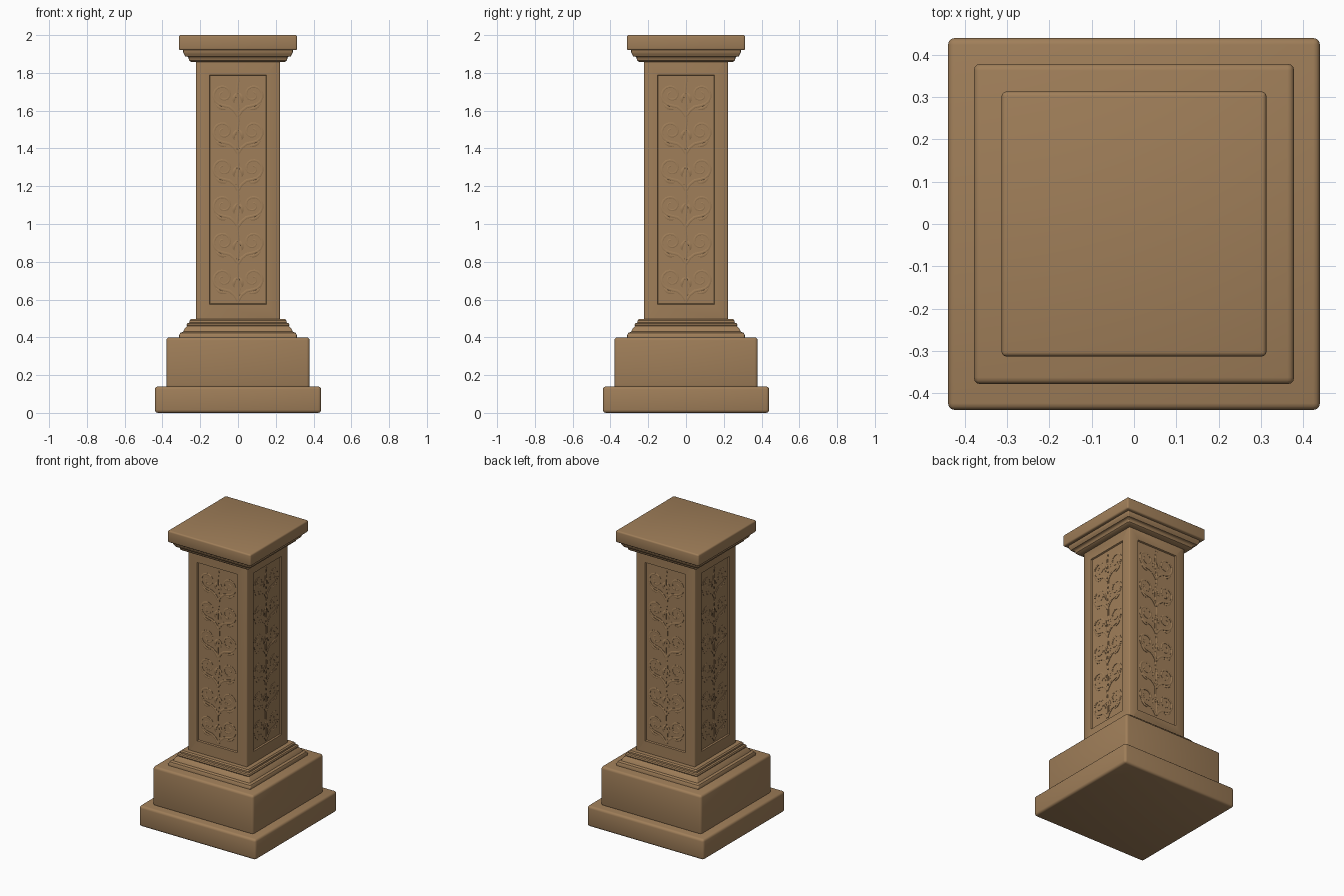
import bpy, bmesh, math
from mathutils import Matrix, Vector

if "Cube" in bpy.data.objects:
    bpy.data.objects.remove(bpy.data.objects["Cube"])

stone = bpy.data.materials.new("warm sandstone")
stone.diffuse_color = (0.35, 0.21, 0.10, 1)
stone.use_nodes = True
stone.node_tree.nodes["Principled BSDF"].inputs["Base Color"].default_value = stone.diffuse_color


def finish(ob, angle=35):
    ob.data.materials.append(stone)
    bpy.ops.object.select_all(action='DESELECT')
    ob.select_set(True)
    bpy.context.view_layer.objects.active = ob
    bpy.ops.object.shade_smooth_by_angle(angle=math.radians(angle))


def new_object(name, bm):
    bmesh.ops.recalc_face_normals(bm, faces=bm.faces)
    me = bpy.data.meshes.new(name)
    bm.to_mesh(me)
    bm.free()
    ob = bpy.data.objects.new(name, me)
    bpy.context.collection.objects.link(ob)
    return ob


def slab(name, half, z0, z1, bevel):
    bm = bmesh.new()
    bmesh.ops.create_cube(bm, size=1, matrix=Matrix.Translation((0, 0, (z0 + z1) / 2))
                          @ Matrix.Diagonal((2 * half, 2 * half, z1 - z0, 1)))
    bmesh.ops.bevel(bm, geom=bm.edges[:], offset=bevel, segments=3, profile=0.5, affect='EDGES')
    finish(new_object(name, bm))


def moulding(name, profile, corner=0.008):
    """Square rings with rounded corners swept up a (half width, height) profile."""
    bm = bmesh.new()
    rings = []
    for half, z in profile:
        ring = []
        for q in range(4):
            for s in range(4):
                a = math.radians(90 * q + 30 * s)
                sx, sy = ((1, 1), (-1, 1), (-1, -1), (1, -1))[q]
                ring.append(bm.verts.new((sx * (half - corner) + corner * math.cos(a),
                                          sy * (half - corner) + corner * math.sin(a), z)))
        rings.append(ring)
    for lo, hi in zip(rings, rings[1:]):
        for i in range(16):
            j = (i + 1) % 16
            bm.faces.new((lo[i], lo[j], hi[j], hi[i]))
    bm.faces.new(rings[0][::-1])
    bm.faces.new(rings[-1])
    finish(new_object(name, bm))


# Stepped base
slab("plinth", 0.44, 0, 0.14, 0.016)
slab("base_block", 0.379, 0.13, 0.40, 0.016)
moulding("base_moulding", [(0.31, 0.39), (0.312, 0.41), (0.305, 0.424), (0.290, 0.430),
                           (0.283, 0.445), (0.270, 0.460), (0.272, 0.466), (0.268, 0.474),
                           (0.258, 0.478), (0.257, 0.488), (0.250, 0.496), (0.22, 0.497)])

# Shaft with a sunken panel on each side
HALF, Z0, Z1 = 0.222, 0.48, 1.88
PW, PZ0, PZ1, DEPTH = 0.152, 0.575, 1.79, 0.009
bm = bmesh.new()
for k in range(4):
    rot = Matrix.Rotation(k * math.pi / 2, 4, 'Z')
    loops = []
    for w, lo, hi, y in ((HALF, Z0, Z1, HALF), (PW, PZ0, PZ1, HALF),
                         (PW - 0.004, PZ0 + 0.004, PZ1 - 0.004, HALF - DEPTH)):
        loops.append([bm.verts.new(rot @ Vector(p)) for p in
                      ((-w, -y, lo), (w, -y, lo), (w, -y, hi), (-w, -y, hi))])
    for a, b in zip(loops, loops[1:]):
        for i in range(4):
            j = (i + 1) % 4
            bm.faces.new((a[i], a[j], b[j], b[i]))
    bm.faces.new(loops[-1])
bmesh.ops.remove_doubles(bm, verts=bm.verts, dist=1e-5)
corners = [e for e in bm.edges if all(abs(abs(v.co.x) - HALF) < 1e-4 and
                                      abs(abs(v.co.y) - HALF) < 1e-4 for v in e.verts)
           and abs(e.verts[0].co.z - e.verts[1].co.z) > 1]
bmesh.ops.bevel(bm, geom=corners, offset=0.006, segments=2, profile=0.5, affect='EDGES')
finish(new_object("shaft", bm))


# Carved vine scrolls in low relief, mirrored about a central stem
def add_spline(cu, pts, radii):
    sp = cu.splines.new('POLY')
    sp.points.add(len(pts) - 1)
    for p, (x, z), r in zip(sp.points, pts, radii):
        p.co = (x, 0, z, 1)
        p.radius = r


def carving(name, k):
    cu = bpy.data.curves.new(name, 'CURVE')
    cu.dimensions = '3D'
    cu.bevel_depth = 0.009
    cu.bevel_resolution = 1
    cu.use_fill_caps = True
    stem = [(0.006 * math.sin(i * 0.8), PZ0 + 0.02 + i * 0.0294) for i in range(41)]
    add_spline(cu, stem, [0.8] * 41)
    for level in range(6):
        z = PZ0 + 0.02 + level * 0.195
        for side in (-1, 1):
            # curling branch
            pts = [(0, z), (0.02, z + 0.03), (0.045, z + 0.05)]
            for i in range(23):
                a = math.radians(-90 + i * 24)
                r = 0.058 - 0.046 * i / 22
                pts.append((0.078 + r * math.cos(a), z + 0.115 + r * math.sin(a)))
            add_spline(cu, [(side * x, zz) for x, zz in pts],
                       [1 - 0.5 * i / 25 for i in range(26)])
            # leaves springing from the branch
            for x, zz, tilt, size in ((0.06, z + 0.04, -0.2, 0.07), (0.02, z + 0.07, 1.2, 0.06)):
                leaf = [(side * (x + size * t / 6 * math.cos(tilt + 0.12 * t)),
                         zz + size * t / 6 * math.sin(tilt + 0.12 * t)) for t in range(7)]
                add_spline(cu, leaf, [0.2 + 0.9 * math.sin(math.pi * t / 6) for t in range(7)])
    ob = bpy.data.objects.new(name, cu)
    bpy.context.collection.objects.link(ob)
    bpy.ops.object.select_all(action='DESELECT')
    ob.select_set(True)
    bpy.context.view_layer.objects.active = ob
    bpy.ops.object.convert(target='MESH')
    ob = bpy.context.view_layer.objects.active
    ob.data.transform(Matrix.Rotation(k * math.pi / 2, 4, 'Z')
                      @ Matrix.Translation((0, -HALF + DEPTH + 0.001, 0))
                      @ Matrix.Diagonal((1, 0.75, 1, 1)))
    ob.data.materials.clear()
    finish(ob, 60)


for k, side in enumerate(("front", "right", "back", "left")):
    carving(side + "_carving", k)

# Stepped capital
moulding("capital_moulding", [(0.22, 1.858), (0.250, 1.859), (0.259, 1.866), (0.262, 1.880),
                              (0.268, 1.886), (0.280, 1.888), (0.286, 1.900), (0.290, 1.908),
                              (0.290, 1.930)])
slab("cap_slab", 0.313, 1.92, 2.0, 0.010)
